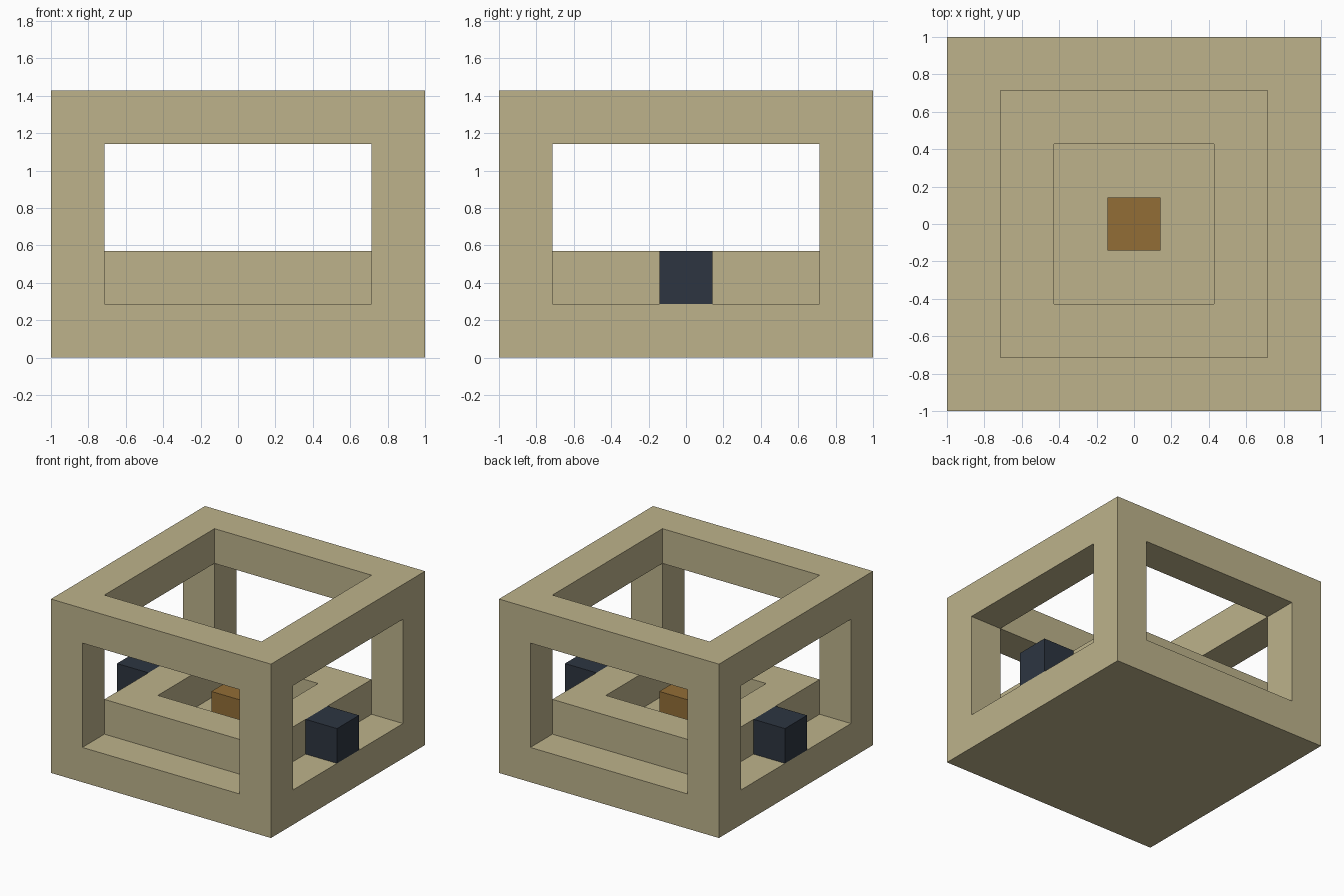
import bpy

U = 2 / 7  # one block

if "Cube" in bpy.data.objects:
    bpy.data.objects.remove(bpy.data.objects["Cube"], do_unlink=True)


def material(name, rgb):
    mat = bpy.data.materials.new(name)
    mat.use_nodes = True
    colour = (*rgb, 1)
    mat.diffuse_color = colour
    shader = next(n for n in mat.node_tree.nodes if n.type == "BSDF_PRINCIPLED")
    shader.inputs["Base Color"].default_value = colour
    shader.inputs["Roughness"].default_value = 0.8
    return mat


def box(name, size, bottom, mat, x=0):
    """Box sized in blocks, standing at height bottom."""
    bpy.ops.mesh.primitive_cube_add(size=1, location=(x * U, 0, (bottom + size[2] / 2) * U))
    obj = bpy.context.object
    obj.name = obj.data.name = name
    obj.scale = [s * U for s in size]
    bpy.ops.object.transform_apply(location=False, rotation=False, scale=True)
    obj.data.materials.append(mat)
    return obj


def cut(obj, size, bottom):
    """Remove a centred box-shaped opening."""
    cutter = box("cutter", size, bottom, obj.data.materials[0])
    cutter.hide_render = True
    bpy.context.view_layer.objects.active = obj
    mod = obj.modifiers.new("opening", "BOOLEAN")
    mod.operation = "DIFFERENCE"
    mod.solver = "EXACT"
    mod.object = cutter
    bpy.ops.object.modifier_apply(modifier=mod.name)
    bpy.data.objects.remove(cutter, do_unlink=True)


sand = material("sand", (0.51, 0.45, 0.26))
brown = material("brown", (0.29, 0.155, 0.037))
navy = material("navy", (0.026, 0.036, 0.053))

# Outer frame: solid floor, corner posts and top rim
frame = box("outer_frame", (7, 7, 5), 0, sand)
cut(frame, (5, 5, 5), 1)
cut(frame, (9, 5, 3), 1)
cut(frame, (5, 9, 3), 1)

# Raised inner step around the centre pit
step = box("inner_step", (5, 5, 1), 1, sand)
cut(step, (3, 3, 3), 0)

# Centre block and side blocks
box("centre_block", (1, 1, 1), 1, brown)
for name, side in (("left_block", 1), ("right_block", -1)):
    box(name, (1, 1, 1), 1, navy, 3 * side)
